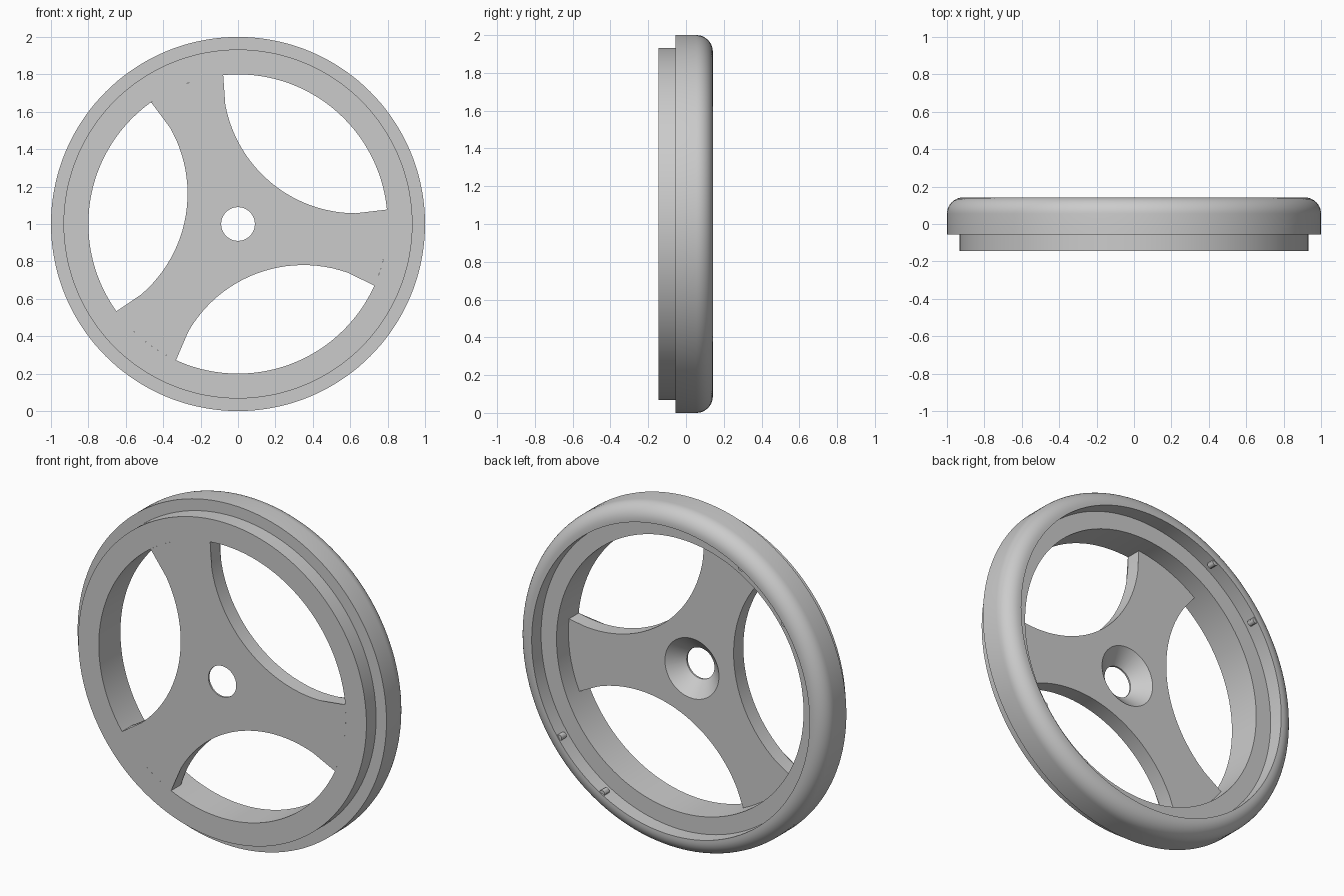
import bpy, bmesh, math
from mathutils import Vector

if "Cube" in bpy.data.objects:
    bpy.data.objects.remove(bpy.data.objects["Cube"])

grey = bpy.data.materials.new("grey")
grey.diffuse_color = (0.6, 0.6, 0.6, 1)
grey.use_nodes = True
grey.node_tree.nodes["Principled BSDF"].inputs["Base Color"].default_value = grey.diffuse_color


def finish(name, bm):
    bmesh.ops.recalc_face_normals(bm, faces=bm.faces)
    mesh = bpy.data.meshes.new(name)
    bm.to_mesh(mesh)
    bm.free()
    mesh.materials.append(grey)
    obj = bpy.data.objects.new(name, mesh)
    bpy.context.collection.objects.link(obj)
    bpy.ops.object.select_all(action='DESELECT')
    obj.select_set(True)
    bpy.context.view_layer.objects.active = obj
    bpy.ops.object.shade_smooth_by_angle(angle=math.radians(30))
    return obj


def skin_rings(name, rings):
    """Join equal-length closed rings of points into a ring-shaped solid."""
    bm = bmesh.new()
    loops = [[bm.verts.new(p) for p in ring] for ring in rings]
    n = len(loops[0])
    for k, a in enumerate(loops):
        b = loops[(k + 1) % len(loops)]
        for i in range(n):
            j = (i + 1) % n
            bm.faces.new((a[i], a[j], b[j], b[i]))
    return finish(name, bm)


def polar(r, ang, y):
    return Vector((r * math.cos(ang), y, 1 + r * math.sin(ang)))


FRONT, STEP, LEDGE, BACK = -0.145, -0.055, 0.055, 0.142
FILLET = 0.087

# Rim: stepped front, rounded back edge, ledge inside the bore
profile = [(0.8, FRONT), (0.933, FRONT), (0.933, STEP), (1.0, STEP)]
for i in range(11):
    t = math.pi / 2 * i / 10
    profile.append((1 - FILLET + FILLET * math.cos(t),
                    BACK - FILLET + FILLET * math.sin(t)))
profile += [(0.9, BACK), (0.9, LEDGE), (0.8, LEDGE)]
N = 144
skin_rings("rim", [[polar(r, math.tau * i / N, y) for i in range(N)]
                   for r, y in profile])

# Spoke plate: three arms between circular scoops, countersunk hub hole
D, R, RIM = 0.993, 0.71, 0.8
half = math.acos((RIM**2 + D**2 - R**2) / (2 * RIM * D))
psi = math.asin(RIM * math.sin(half) / R)
hub_half = math.radians(58)
outline, hub = [], []
for k in range(3):
    mid = math.radians(-69.4 + 120 * k)
    for i in range(32):                      # scoop edge
        t = 2 * i / 32 - 1
        x, z = D - R * math.cos(psi * t), R * math.sin(psi * t)
        outline.append((math.hypot(x, z), mid + math.atan2(z, x)))
        hub.append(mid + hub_half * t)
    for i in range(10):                      # arm end against the rim
        t = i / 10
        gap = math.tau / 3
        outline.append((RIM, mid + half + (gap - 2 * half) * t))
        hub.append(mid + hub_half + (gap - 2 * hub_half) * t)
skin_rings("spokes", [
    [polar(r, a, FRONT) for r, a in outline],
    [polar(r, a, STEP) for r, a in outline],
    [polar(0.175, a, STEP) for a in hub],
    [polar(0.09, a, -0.135) for a in hub],
    [polar(0.09, a, FRONT) for a in hub]])

# Small locating pins on the bore wall
for k, deg in enumerate((-36, -60, 120, 144)):
    c = polar(0.9, math.radians(deg), 0)
    bm = bmesh.new()
    ends = []
    for y in (0.09, 0.135):
        ends.append([bm.verts.new(c + Vector((0.018 * math.cos(math.tau * i / 12), y,
                                              0.018 * math.sin(math.tau * i / 12))))
                     for i in range(12)])
        bm.faces.new(ends[-1])
    for i in range(12):
        j = (i + 1) % 12
        bm.faces.new((ends[0][i], ends[0][j], ends[1][j], ends[1][i]))
    finish(f"pin_{k + 1}", bm)
